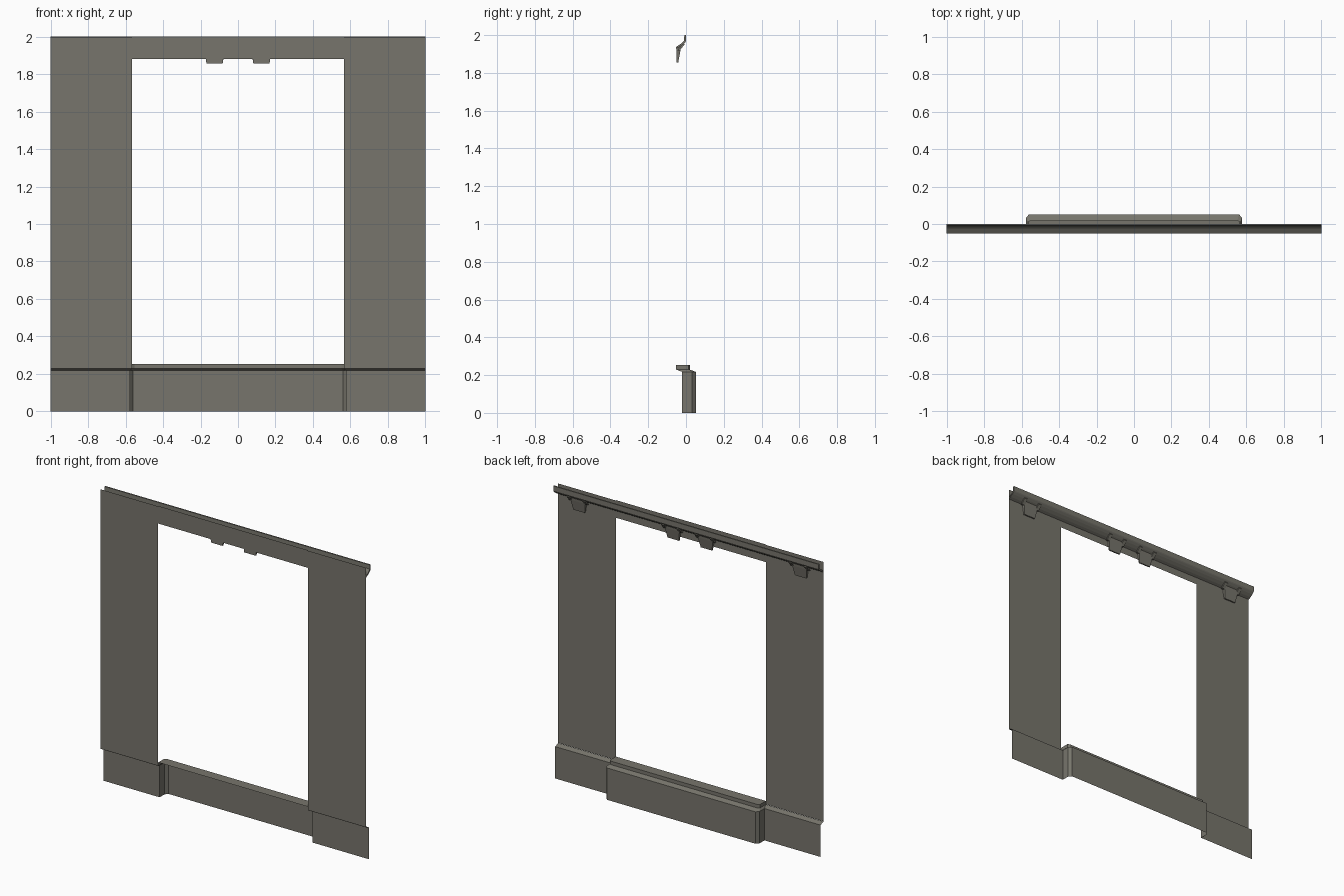
import bpy

if "Cube" in bpy.data.objects:
    bpy.data.objects.remove(bpy.data.objects["Cube"])

stone = bpy.data.materials.new("warm grey stone")
stone.diffuse_color = (0.185, 0.178, 0.15, 1)
stone.use_nodes = True
stone.node_tree.nodes["Principled BSDF"].inputs["Base Color"].default_value = stone.diffuse_color


def make(name, verts, faces):
    me = bpy.data.meshes.new(name)
    me.from_pydata(verts, [], faces)
    me.materials.append(stone)
    ob = bpy.data.objects.new(name, me)
    bpy.context.collection.objects.link(ob)
    return ob


def strip(name, a, b):
    """Sheet joining two equal-length point rows."""
    n = len(a)
    return make(name, a + b, [(i, i + 1, n + i + 1, n + i) for i in range(n - 1)])


def prism(name, profile, x0, x1, taper=None):
    """Closed yz profile run along x; taper maps z to an inset at both ends."""
    t = taper or (lambda z: 0)
    n = len(profile)
    v = [(x0 + t(z), y, z) for y, z in profile] + [(x1 - t(z), y, z) for y, z in profile]
    f = [(i, (i + 1) % n, n + (i + 1) % n, n + i) for i in range(n)]
    return make(name, v, f + [tuple(range(n))[::-1], tuple(range(n, 2 * n))])


WALL, BASE, OPEN = -0.052, -0.02, 0.565

# Thin wall panels either side of the opening, and the header above
for s, side in ((-1, "left"), (1, "right")):
    strip(side + "_wall", [(s * OPEN, WALL, 0.23), (s * OPEN, WALL, 1.997)],
          [(s, WALL, 0.23), (s, WALL, 1.997)])
strip("header_wall", [(-OPEN, WALL, 1.88), (-OPEN, WALL, 2.0)],
      [(OPEN, WALL, 1.88), (OPEN, WALL, 2.0)])

# Plinth in plan: straight ends with a chamfered projecting bay
half = [(1, BASE), (0.577, BASE), (0.577, 0.032), (0.56, 0.052)]
plan = [(-x, y) for x, y in half] + half[::-1]
strip("plinth", [(x, y, 0) for x, y in plan], [(x, y, 0.217) for x, y in plan])

# Sloped plinth cap running back to the wall and to the sill
inner = [(1, WALL), (OPEN, WALL), (OPEN, 0.012), (0.552, 0.02)]
cap = [(-x, y) for x, y in inner] + inner[::-1]
strip("plinth_cap", [(x, y, 0.217) for x, y in plan], [(x, y, 0.229) for x, y in cap])

# Window sill: upright edge and flat top
edge = cap[1:-1]
strip("sill_edge", [(x, y, 0.229) for x, y in edge], [(x, y, 0.253) for x, y in edge])
make("sill_top", [(x, y, 0.253) for x, y in edge], [tuple(range(len(edge)))])

# Cornice curving outward to its lip
prism("cornice", [(WALL, 1.928), (-0.034, 1.937), (-0.016, 1.95), (-0.004, 1.962), (0, 1.968),
                  (0, 2.0), (-0.009, 2.0), (-0.01, 1.972), (-0.024, 1.956), (WALL, 1.938)], -1, 1)

# Brackets: tapered tab below the cornice with two small ears
for i, cx in enumerate((-0.835, -0.125, 0.125, 0.835)):
    prism(f"bracket_{i}", [(-0.05, 1.856), (-0.041, 1.856), (-0.028, 1.925), (-0.026, 1.942), (-0.05, 1.935)],
          cx - 0.055, cx + 0.055, lambda z: 0.012 if z < 1.87 else 0)
    for s in (-1, 1):
        ex = cx + s * 0.058
        prism(f"bracket_ear_{i}_{s}", [(-0.046, 1.918), (-0.034, 1.918), (-0.008, 1.95), (-0.012, 1.962)],
              ex - 0.012, ex + 0.012)
